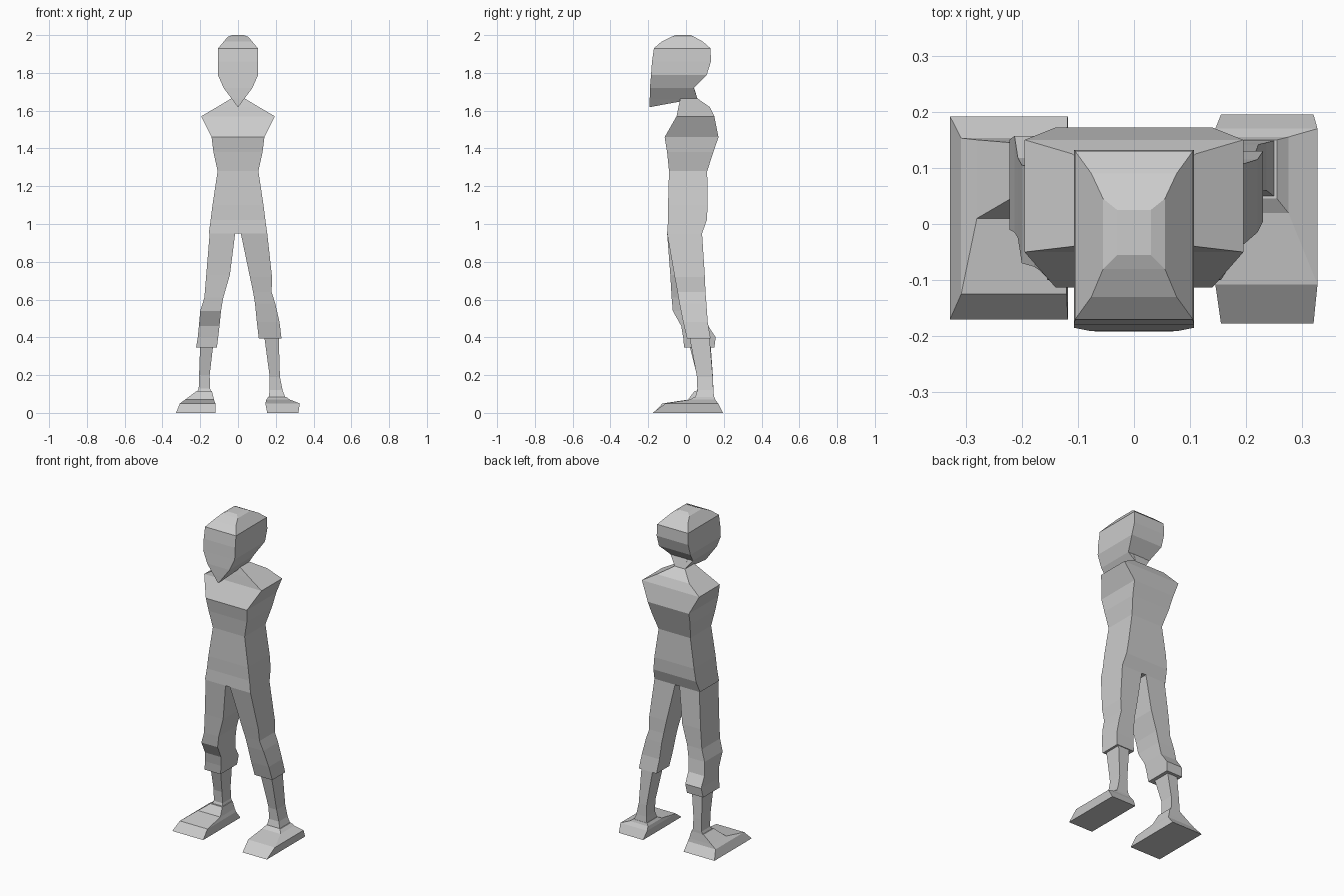
import bpy


def loft(name, sections):
    """Four-sided loft; each section is (z, x0, x1, y0, y1), bottom to top."""
    verts, faces = [], []
    for z, x0, x1, y0, y1 in sections:
        verts += [(x0, y0, z), (x1, y0, z), (x1, y1, z), (x0, y1, z)]
    n = len(sections)
    for i in range(n - 1):
        for k in range(4):
            a, b = i * 4 + k, i * 4 + (k + 1) % 4
            faces.append((a, b, b + 4, a + 4))
    faces += [(3, 2, 1, 0), tuple(range(4 * n - 4, 4 * n))]
    mesh = bpy.data.meshes.new(name)
    mesh.from_pydata(verts, [], faces)
    obj = bpy.data.objects.new(name, mesh)
    bpy.context.collection.objects.link(obj)
    return obj


def symmetric(name, rows):
    """Loft centred on x = 0; rows are (z, half width, y0, y1)."""
    return loft(name, [(z, -w, w, y0, y1) for z, w, y0, y1 in rows])


# Torso with shoulders and short neck
symmetric("torso", [
    (0.95, 0.155, -0.10, 0.085),
    (1.02, 0.145, -0.095, 0.11),
    (1.10, 0.135, -0.095, 0.115),
    (1.28, 0.108, -0.09, 0.112),
    (1.38, 0.13, -0.10, 0.145),
    (1.46, 0.14, -0.113, 0.172),
    (1.57, 0.195, -0.05, 0.15),
    (1.62, 0.11, -0.04, 0.125),
    (1.665, 0.035, -0.03, 0.06),
    (1.73, 0.04, -0.03, 0.04),
])

# Head with pointed chin
head = symmetric("head", [
    (1.62, 0.002, -0.192, -0.185),
    (1.665, 0.035, -0.192, 0.06),
    (1.72, 0.076, -0.191, 0.042),
    (1.79, 0.107, -0.185, 0.11),
    (1.86, 0.107, -0.18, 0.132),
    (1.93, 0.105, -0.17, 0.130),
    (1.965, 0.076, -0.13, 0.09),
    (1.99, 0.055, -0.08, 0.045),
    (2.0, 0.03, -0.055, 0.025),
])

# Trouser legs
loft("right_trouser_leg", [
    (0.395, 0.11, 0.23, 0.005, 0.130),
    (0.48, 0.10, 0.22, -0.015, 0.115),
    (0.58, 0.09, 0.197, -0.035, 0.108),
    (0.64, 0.08, 0.178, -0.045, 0.103),
    (0.72, 0.063, 0.18, -0.06, 0.10),
    (0.95, 0.015, 0.155, -0.10, 0.085),
])
loft("left_trouser_leg", [
    (0.345, -0.222, -0.112, -0.01, 0.15),
    (0.40, -0.213, -0.105, -0.015, 0.157),
    (0.46, -0.207, -0.098, -0.025, 0.118),
    (0.54, -0.20, -0.09, -0.07, 0.105),
    (0.61, -0.178, -0.078, -0.076, 0.10),
    (0.73, -0.168, -0.043, -0.083, 0.098),
    (0.95, -0.15, -0.015, -0.10, 0.085),
])

# Shins
loft("right_shin", [
    (0.07, 0.16, 0.255, 0.045, 0.15),
    (0.12, 0.168, 0.236, 0.06, 0.145),
    (0.19, 0.168, 0.222, 0.058, 0.142),
    (0.42, 0.137, 0.215, 0.015, 0.123),
])
loft("left_shin", [
    (0.09, -0.225, -0.135, 0.045, 0.145),
    (0.13, -0.208, -0.148, 0.062, 0.145),
    (0.20, -0.206, -0.15, 0.058, 0.142),
    (0.37, -0.20, -0.13, 0.015, 0.13),
])

# Feet
loft("right_foot", [
    (0.0, 0.155, 0.32, -0.177, 0.195),
    (0.05, 0.145, 0.327, -0.108, 0.17),
    (0.07, 0.15, 0.275, 0.02, 0.155),
    (0.085, 0.16, 0.255, 0.045, 0.15),
])
loft("left_foot", [
    (0.0, -0.328, -0.118, -0.17, 0.192),
    (0.05, -0.308, -0.12, -0.125, 0.153),
    (0.07, -0.28, -0.127, 0.01, 0.15),
    (0.115, -0.22, -0.138, 0.045, 0.145),
])
